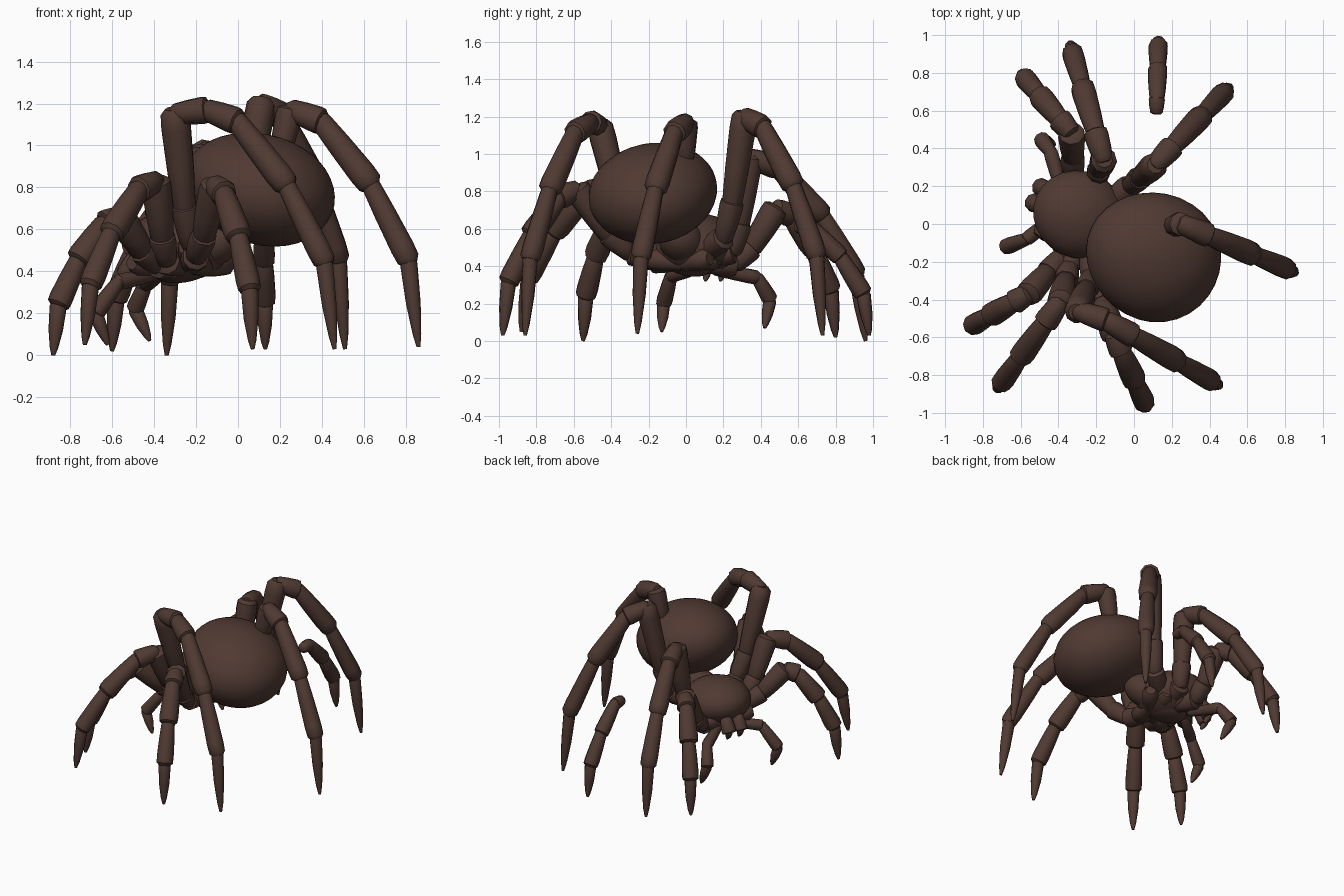
import bpy, bmesh, math
from mathutils import Vector, Matrix

if "Cube" in bpy.data.objects:
    bpy.data.objects.remove(bpy.data.objects["Cube"], do_unlink=True)

brown = bpy.data.materials.new("dark brown")
brown.use_nodes = True
brown.diffuse_color = (0.08, 0.042, 0.032, 1)
brown.node_tree.nodes["Principled BSDF"].inputs["Base Color"].default_value = brown.diffuse_color


def at(x, y, z):
    """Point given in hundredths of a unit."""
    return Vector((x, y, z)) / 100


def finish(bm, name):
    bmesh.ops.recalc_face_normals(bm, faces=bm.faces)
    mesh = bpy.data.meshes.new(name)
    bm.to_mesh(mesh)
    bm.free()
    mesh.materials.append(brown)
    part = bpy.data.objects.new(name, mesh)
    bpy.context.collection.objects.link(part)
    bpy.ops.object.select_all(action='DESELECT')
    part.select_set(True)
    bpy.context.view_layer.objects.active = part
    bpy.ops.object.shade_smooth_by_angle(angle=math.radians(40))


def segment(bm, start, end, profile, sides=9):
    """Closed tube; profile lists (fraction along, radius)."""
    turn = (end - start).to_track_quat('Z', 'Y')
    rings = []
    for along, radius in profile:
        ring = []
        for i in range(sides):
            angle = i * math.tau / sides
            offset = Vector((math.cos(angle), math.sin(angle), 0)) * radius
            ring.append(bm.verts.new(start.lerp(end, along) + turn @ offset))
        rings.append(ring)
    for low, high in zip(rings, rings[1:]):
        for i in range(sides):
            bm.faces.new((low[i - 1], low[i], high[i], high[i - 1]))
    bm.faces.new(rings[0])
    bm.faces.new(rings[-1])


def limb(name, points, radii):
    """Chain of flared segments, ending in a pointed claw."""
    flare = ((-0.12, 0.55), (0, 0.85), (0.4, 1), (0.85, 1.1), (1, 1.05), (1.06, 0.7))
    claw = ((-0.06, 0.75), (0.05, 1), (0.5, 0.85), (0.85, 0.5), (1, 0.22))
    bm = bmesh.new()
    for start, end, radius in zip(points, points[1:], radii):
        shape = claw if end is points[-1] else flare
        segment(bm, start, end, [(along, radius * k) for along, k in shape])
    finish(bm, name)


def ball(name, centre, size, pitch=0, taper=0, segments=24):
    """Ellipsoid along the body line; taper narrows its head end."""
    bm = bmesh.new()
    bmesh.ops.create_uvsphere(bm, u_segments=segments, v_segments=segments * 2 // 3, radius=1)
    for v in bm.verts:
        k = 1 + taper * v.co.x
        v.co = Vector((v.co.x * size.x, v.co.y * size.y * k, v.co.z * size.z * k))
    turn = Matrix.Rotation(yaw, 4, 'Z') @ Matrix.Rotation(math.radians(pitch), 4, 'Y')
    bm.transform(Matrix.Translation(centre) @ turn)
    finish(bm, name)


# Body: the head points toward -x and a little +y
yaw = math.radians(-25)
ahead = Vector((-math.cos(yaw), -math.sin(yaw), 0))
side = Vector((-ahead.y, ahead.x, 0))
down = Vector((0, 0, -1))
chest = at(-25, 2, 42)
head = at(-29, 5, 52)
ball("abdomen", at(10, -17, 79.5), at(37, 34, 26), pitch=17, taper=0.06, segments=32)
ball("waist", at(-13, -2, 53), at(16, 12, 11), pitch=-20)
ball("head_shield", head, at(25, 23, 16), pitch=8)
ball("breast_plate", chest, at(16, 13, 7), pitch=-12)

# Hip stubs in a row along each side of the chest
for sign in (-1, 1):
    for i in range(4):
        inner = chest + ahead * (0.14 - i * 0.08)
        outer = inner + side * sign * 0.17 + ahead * (0.05 - i * 0.03) - down * 0.02
        stub = bmesh.new()
        segment(stub, inner, outer, [(0, 0.045), (0.5, 0.055), (0.9, 0.058), (1.1, 0.035)])
        finish(stub, "hip_stub")

# Lower leg joints: share of the way out to the claw, share of the knee height left
leg_bend = ((0.24, 0.95), (0.62, 0.69), (0.92, 0.37), (1, 0))
lower_radii = [0.061, 0.06, 0.053, 0.042]
upper_radii = [0.062, 0.06, 0.066]


def lower_leg(knee, claw):
    for out, height in leg_bend:
        joint = knee.lerp(claw, out)
        joint.z = claw.z + (knee.z - claw.z) * height
        yield joint


def thigh(hip, knee):
    """Upper leg that sags outward on its way up to the knee."""
    bow = hip.lerp(knee, 0.3) + Vector((knee.x - hip.x, knee.y - hip.y, 0)) * 0.12
    return [chest.lerp(hip, 0.4), hip, bow, knee]


def leg(name, hip, knee, claw):
    limb(name, thigh(hip, knee) + list(lower_leg(knee, claw)), upper_radii + lower_radii)


leg("front_leg_a", at(-32, 26, 41), at(-33, 48, 71), at(-60, 80, 2))
leg("second_leg_a", at(-20, 25, 48), at(-16, 34, 98), at(-34, 96, 0))
leg("fourth_leg_a", at(-2, 20, 55), at(11, 31, 120), at(51, 73, 3))
leg("front_leg_b", at(-38, -17, 43), at(-56, -37, 66), at(-88, -55, 0))
leg("second_leg_b", at(-34, -22, 45), at(-39, -41, 83), at(-73, -88, 5))
leg("third_leg_b", at(-20, -30, 47), at(-11, -58, 81), at(7, -98, 3))

# Tall leg with a long level knee
hip, bend, knee = at(-22, -27, 52), at(-30, -46, 115), at(-15, -51, 117)
limb("fourth_leg_b", thigh(hip, bend) + [knee, *lower_leg(knee, at(46, -86, 3))],
     upper_radii + [0.06] + lower_radii)

# Leg rising out of the abdomen
knee = at(25, 0, 117)
limb("rear_leg", [at(20, -1, 95), knee, *lower_leg(knee, at(86, -26, 4))], [0.06] + lower_radii)

# This leg has only its outer half
limb("third_leg_a", [at(12, 59, 61), *lower_leg(at(12, 57, 64), at(13, 98, 3))],
     [0.04, 0.048, 0.048, 0.04])

# Feelers beside the jaws
feeler_radii = [0.036, 0.04, 0.036]
limb("feeler_a", [at(-38, 16, 38), at(-44, 38, 34), at(-49, 45, 22), at(-42, 42, 7)], feeler_radii)
limb("feeler_b", [at(-42, 4, 38), at(-57, -8, 35), at(-68, -12, 20), at(-62, -13, 5)], feeler_radii)

# Paired jaws with fangs
for tag, sign in (("a", -1), ("b", 1)):
    root = head + ahead * 0.2 + side * sign * 0.045 + down * 0.05
    joint = root + ahead * 0.05 + down * 0.09
    limb("jaw_" + tag, [root, joint, joint - ahead * 0.03 + down * 0.06], [0.046, 0.024])
